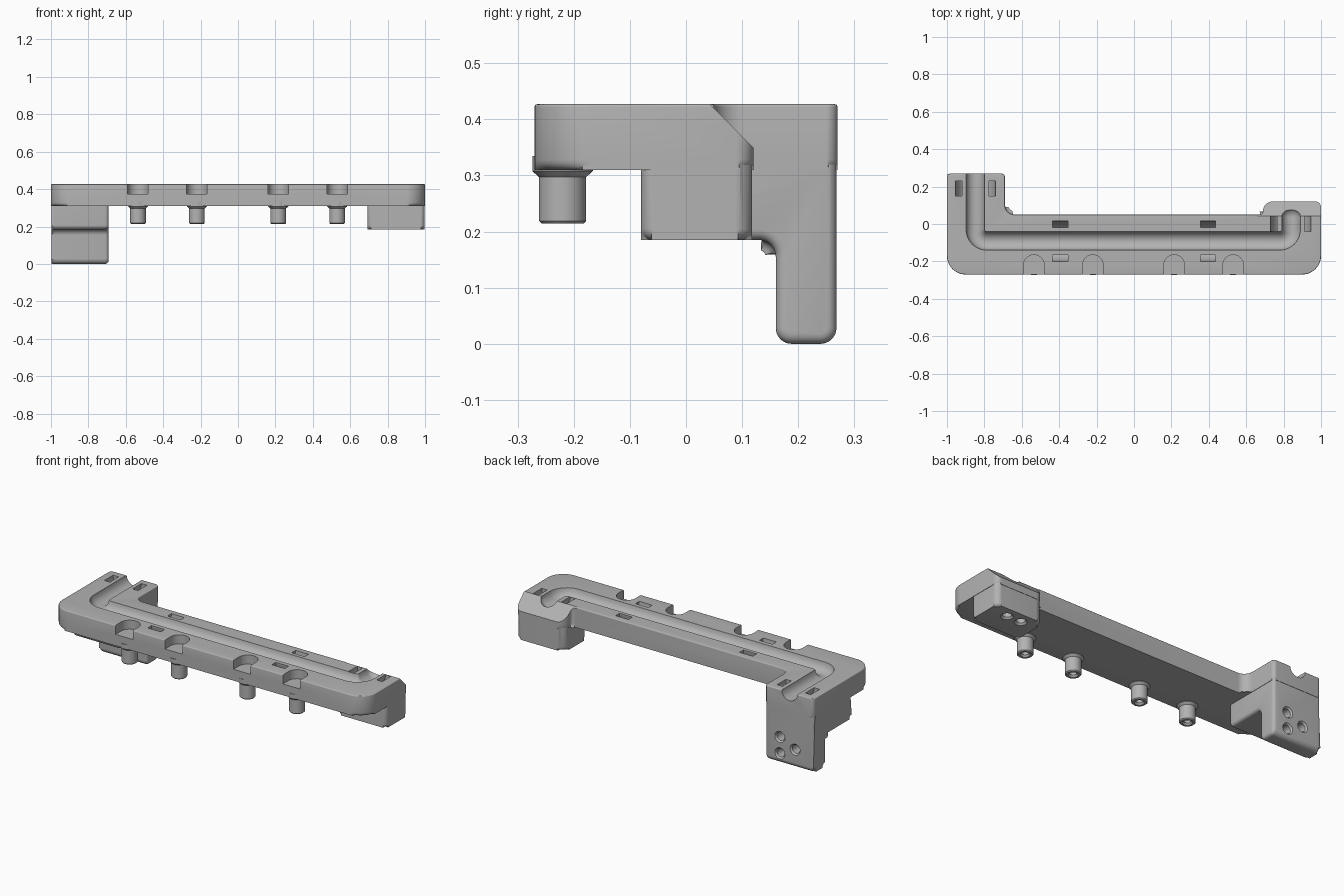
import bpy, bmesh, math
from mathutils import Vector, Matrix

if "Cube" in bpy.data.objects:
    bpy.data.objects.remove(bpy.data.objects["Cube"], do_unlink=True)

grey = bpy.data.materials.new("matte grey")
grey.use_nodes = True
colour = (0.45, 0.45, 0.45, 1)
grey.diffuse_color = colour
grey.node_tree.nodes["Principled BSDF"].inputs["Base Color"].default_value = colour


def link(name, bm):
    bmesh.ops.recalc_face_normals(bm, faces=bm.faces)
    mesh = bpy.data.meshes.new(name)
    bm.to_mesh(mesh)
    bm.free()
    obj = bpy.data.objects.new(name, mesh)
    bpy.context.collection.objects.link(obj)
    return obj


def rounded(corners, steps=8):
    """Outline from (u, v, radius) corners, each rounded by an arc."""
    out = []
    for i, (u, v, r) in enumerate(corners):
        p = Vector((u, v))
        if r == 0:
            out.append(p)
            continue
        a = (Vector(corners[i - 1][:2]) - p).normalized()
        b = (Vector(corners[(i + 1) % len(corners)][:2]) - p).normalized()
        half = a.angle(b) / 2
        c = p + (a + b).normalized() * r / math.sin(half)
        s, e = (p + d * r / math.tan(half) - c for d in (a, b))
        out += [c + s.lerp(e, k / steps).normalized() * r for k in range(steps + 1)]
    return out


def arc(cu, cv, r, start, end, steps=24):
    angles = [math.radians(start + (end - start) * k / steps) for k in range(steps + 1)]
    return [(cu + r * math.cos(t), cv + r * math.sin(t)) for t in angles]


def prism(name, outline, axis, lo, hi, bevel_lo=0, bevel_hi=0):
    """Extrude an outline along an axis, rounding the rims of its caps."""
    place = {"x": lambda u, v, w: (w, u, v),
             "y": lambda u, v, w: (u, w, v),
             "z": lambda u, v, w: (u, v, w)}[axis]
    bm = bmesh.new()
    rings = [[bm.verts.new(place(u, v, w)) for u, v in outline] for w in (lo, hi)]
    caps = [bm.faces.new(ring) for ring in rings]
    n = len(outline)
    for i in range(n):
        j = (i + 1) % n
        bm.faces.new((rings[0][i], rings[0][j], rings[1][j], rings[1][i]))
    rims = [list(cap.edges) for cap in caps]
    for rim, size in zip(rims, (bevel_lo, bevel_hi)):
        if size:
            bmesh.ops.bevel(bm, geom=rim, offset=size, segments=4, profile=0.5,
                            affect="EDGES", clamp_overlap=True)
    return link(name, bm)


def lathe(name, profile, loc, tilt=0):
    """Revolve an (r, z) profile about z, then tilt it about x and move it."""
    bm = bmesh.new()
    verts = [bm.verts.new((r, 0, z)) for r, z in profile]
    edges = [bm.edges.new(pair) for pair in zip(verts, verts[1:])]
    bmesh.ops.spin(bm, geom=verts + edges, axis=(0, 0, 1), cent=(0, 0, 0),
                   angle=math.tau, steps=32)
    bmesh.ops.remove_doubles(bm, verts=bm.verts, dist=1e-5)
    bm.transform(Matrix.Translation(loc) @ Matrix.Rotation(math.radians(tilt), 4, "X"))
    return link(name, bm)


def finish(obj):
    obj.data.materials.clear()
    obj.data.materials.append(grey)
    for poly in obj.data.polygons:
        poly.material_index = 0
    bpy.ops.object.select_all(action="DESELECT")
    obj.select_set(True)
    bpy.context.view_layer.objects.active = obj
    bpy.ops.object.shade_smooth_by_angle(angle=math.radians(30))


TOP = 0.427

# Main plate with its two rear extensions
body = prism("tray_body", rounded([
    (-1, -0.27, 0.1), (1, -0.27, 0.1), (1, 0.12, 0.03), (0.69, 0.12, 0.05),
    (0.69, 0.05, 0.018), (-0.69, 0.05, 0.05), (-0.69, 0.27, 0.02), (-1, 0.27, 0.02)]),
    "z", 0.31, TOP, 0.02, 0.005)

# Stepped leg and short block below the plate
leg = prism("leg", rounded([
    (-0.08, 0.185, 0.022), (0.16, 0.185, 0.03), (0.16, 0, 0.028),
    (0.268, 0, 0.028), (0.268, 0.415, 0), (-0.08, 0.415, 0)]),
    "x", -0.998, -0.692, 0.018, 0.018)
block = prism("block", rounded([
    (0.692, -0.08, 0.022), (0.998, -0.08, 0.022),
    (0.998, 0.118, 0.03), (0.692, 0.118, 0.05)]), "z", 0.185, 0.415, 0.02)

# Chamfer on the back of the block
cutters = [prism("chamfer_cutter", [(-0.03, 0.5), (0.2, 0.27), (0.2, 0.5)],
                 "x", 0.66, 1.1)]

# Round cable channel swept along a U path
curve = bpy.data.curves.new("channel_path", "CURVE")
curve.dimensions = "3D"
curve.bevel_depth = 0.05
curve.bevel_resolution = 6
curve.use_fill_caps = True
path = rounded([(-0.848, 0.35, 0), (-0.848, -0.09, 0.06),
                (0.84, -0.09, 0.06), (0.84, 0.04, 0)])
spline = curve.splines.new("POLY")
spline.points.add(len(path) - 1)
for point, (x, y) in zip(spline.points, path):
    point.co = (x, y, TOP + 0.001, 1)
sweep = bpy.data.objects.new("channel_path", curve)
bpy.context.collection.objects.link(sweep)
bpy.context.view_layer.update()
swept = bpy.data.meshes.new_from_object(
    sweep.evaluated_get(bpy.context.evaluated_depsgraph_get()))
bm = bmesh.new()
bm.from_mesh(swept)
bmesh.ops.remove_doubles(bm, verts=bm.verts, dist=1e-5)
cutters.append(link("channel_cutter", bm))
bpy.data.objects.remove(sweep, do_unlink=True)
cutters.append(lathe("channel_end_cutter", arc(0, 0, 0.05, -90, 90, 16),
                     (0.84, 0.04, TOP + 0.001)))

# Curved tie slots passing under the channel
for axis, centre, lo, hi in (("x", -0.092, -0.435, -0.352), ("x", -0.092, 0.355, 0.437),
                             ("y", -0.848, 0.15, 0.23), ("y", 0.838, -0.04, 0.04)):
    outer = arc(centre, TOP, 0.1075, 180, 360)
    inner = arc(centre, TOP, 0.0725, 360, 180)
    for start, end, ring in ((outer, inner, 0.1075),):
        u = [(centre - ring, 0.5)] + start + [(centre + ring, 0.5)]
        u += [(end[0][0], 0.5)] + end + [(end[-1][0], 0.5)]
    cutters.append(prism("tie_slot_cutter", u, axis, lo, hi))

# Front notches, each above a hollow peg
pegs = []
PEG = [(0, 0.27), (0.018, 0.27), (0.018, 0.224), (0.026, 0.214), (0.037, 0.214),
       (0.042, 0.219), (0.042, 0.297), (0.054, 0.308), (0.054, 0.335), (0, 0.335)]
for x in (-0.535, -0.22, 0.215, 0.53):
    notch = arc(x, -0.22, 0.055, 0, 180) + [(x - 0.055, -0.4), (x + 0.055, -0.4)]
    cutters.append(prism("notch_cutter", notch, "z", 0.375, 0.5))
    pegs.append(lathe("peg", PEG, (x, -0.22, 0)))

# Countersunk screw holes in the back of the leg and under the block
HOLE = [(0, -0.07), (0.024, -0.07), (0.024, -0.01), (0.033, 0), (0.033, 0.02), (0, 0.02)]
for x, z in ((-0.785, 0.152), (-0.785, 0.058), (-0.882, 0.105)):
    cutters.append(lathe("leg_hole_cutter", HOLE, (x, 0.269, z), -90))
for x in (0.79, 0.88):
    cutters.append(lathe("block_hole_cutter", HOLE, (x, 0.055, 0.185), 180))

# Join the body, cut it, then drop the helpers
helpers = [leg, block] + cutters
for obj in helpers:
    obj.hide_render = True
    mod = body.modifiers.new(obj.name, "BOOLEAN")
    mod.operation = "DIFFERENCE" if obj in cutters else "UNION"
    mod.solver = "EXACT"
    mod.object = obj
bpy.context.view_layer.update()
result = bpy.data.meshes.new_from_object(
    body.evaluated_get(bpy.context.evaluated_depsgraph_get()))
body.modifiers.clear()
body.data = result
for obj in helpers:
    bpy.data.objects.remove(obj, do_unlink=True)
for obj in [body] + pegs:
    finish(obj)
